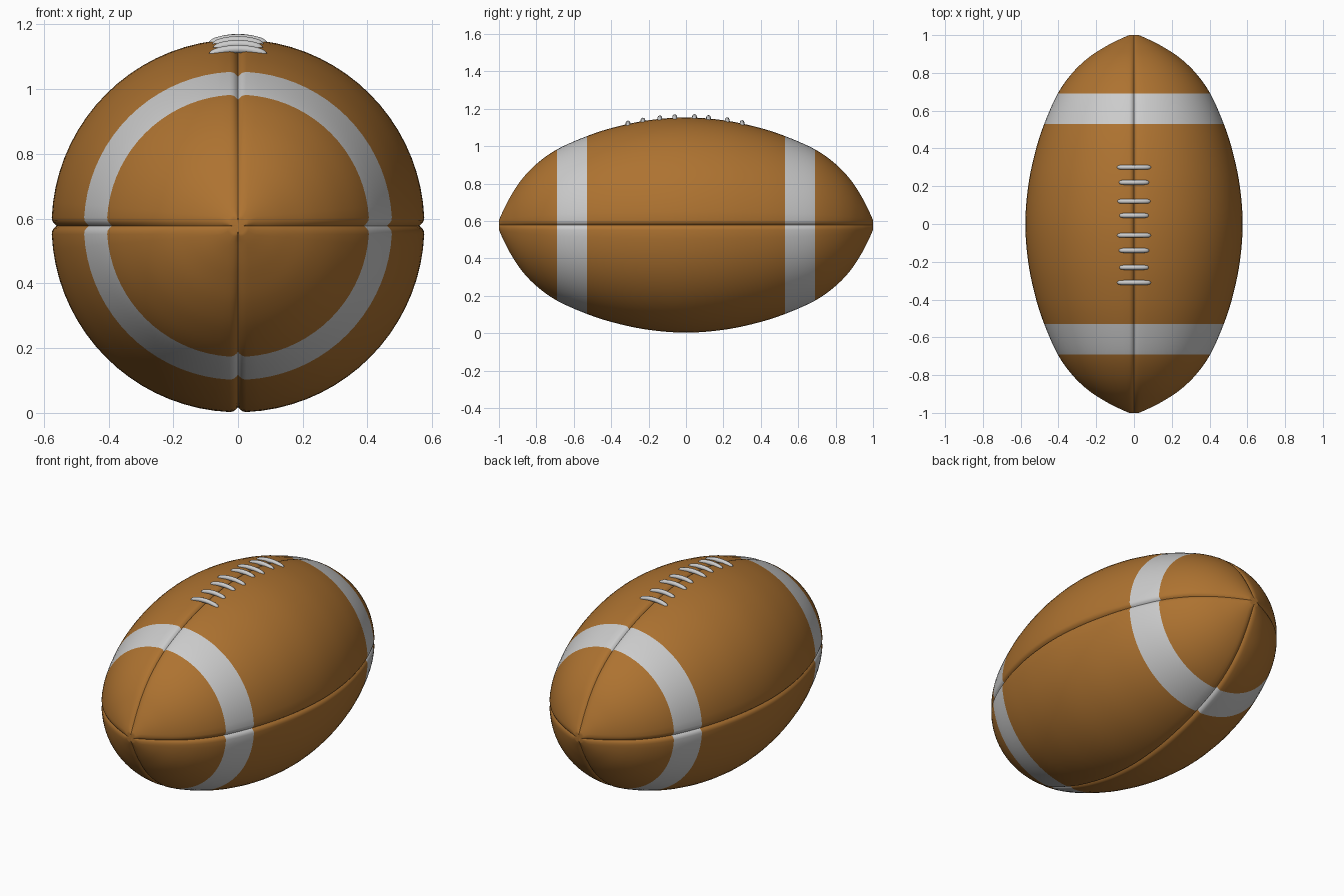
import bpy, bmesh
from math import sin, cos, pi, sqrt, radians

if "Cube" in bpy.data.objects:
    bpy.data.objects.remove(bpy.data.objects["Cube"])

CZ = 0.578                      # height of the long axis
GROOVE_W, GROOVE_D = 0.026, 0.016

# half profile: (distance along y, radius), stripe edges at 0.53 and 0.69
PROFILE = [(0, 0.576), (0.2, 0.561), (0.38, 0.524), (0.53, 0.476), (0.69, 0.405),
           (0.8, 0.327), (0.88, 0.243), (0.94, 0.152), (0.98, 0.075), (1.0, 0.026)]


def material(name, rgb):
    m = bpy.data.materials.new(name)
    m.diffuse_color = (*rgb, 1)
    m.use_nodes = True
    m.node_tree.nodes["Principled BSDF"].inputs["Base Color"].default_value = m.diffuse_color
    return m


def spline(pts, n):
    """Catmull-Rom through pts, mirrored at the belly."""
    p = [(-pts[1][0], pts[1][1])] + pts + [(1.012, -0.02)]
    out = []
    for i in range(1, len(p) - 2):
        a, b, c, d = p[i - 1:i + 3]
        for k in range(n):
            t = k / n
            out.append(tuple(0.5 * (2 * b[j] + (c[j] - a[j]) * t
                       + (2 * a[j] - 5 * b[j] + 4 * c[j] - d[j]) * t * t
                       + (3 * b[j] - a[j] - 3 * c[j] + d[j]) * t ** 3) for j in (0, 1)))
    return out + [pts[-1]]


def ring(r):
    """One cross-section with four rounded seam grooves, as (x, z) pairs."""
    w = min(GROOVE_W, 0.45 * r)
    depth = GROOVE_D * w / GROOVE_W
    edge = w / r
    half = [(f * edge, r - depth * (1 - f) ** 2.2) for f in (0, 0.15, 0.35, 0.6, 1)]
    half += [(edge + (pi / 4 - edge) * k / 9, r) for k in range(1, 10)]
    quarter = half + [(pi / 2 - a, q) for a, q in half[-2:0:-1]]
    return [(q * cos(a + s * pi / 2), q * sin(a + s * pi / 2))
            for s in range(4) for a, q in quarter]


def finish(obj, angle):
    bpy.context.view_layer.objects.active = obj
    obj.select_set(True)
    bpy.ops.object.shade_smooth_by_angle(angle=radians(angle))
    obj.select_set(False)


def radius_at(y):
    pts = spline(PROFILE, 8)
    for (y0, r0), (y1, r1) in zip(pts, pts[1:]):
        if y0 <= abs(y) <= y1:
            return r0 + (r1 - r0) * (abs(y) - y0) / (y1 - y0)


# ball body with two painted stripes
half = spline(PROFILE, 5)
full = [(-y, r) for y, r in half[:0:-1]] + half
bm = bmesh.new()
rows = [[bm.verts.new((x, y, CZ + z)) for x, z in ring(r)] for y, r in full]
n = len(rows[0])
for j in range(len(rows) - 1):
    mid = abs(full[j][0] + full[j + 1][0]) / 2
    for i in range(n):
        k = (i + 1) % n
        f = bm.faces.new((rows[j][i], rows[j][k], rows[j + 1][k], rows[j + 1][i]))
        f.material_index = 1 if 0.53 < mid < 0.69 else 0
for row, y in ((rows[0], -0.994), (rows[-1], 0.994)):
    tip = bm.verts.new((0, y, CZ))
    for i in range(n):
        bm.faces.new((row[i], row[(i + 1) % n], tip))
bmesh.ops.recalc_face_normals(bm, faces=bm.faces)
mesh = bpy.data.meshes.new("ball_body")
bm.to_mesh(mesh)
bm.free()
body = bpy.data.objects.new("ball_body", mesh)
bpy.context.collection.objects.link(body)
mesh.materials.append(material("brown_leather", (0.42, 0.17, 0.03)))
mesh.materials.append(material("stripe_white", (0.8, 0.8, 0.8)))
finish(body, 50)

# laces: arched round bars with domed ends
LACES = [(0.30, 0.09), (0.22, 0.08), (0.12, 0.088), (0.045, 0.078),
         (-0.06, 0.09), (-0.14, 0.08), (-0.23, 0.078), (-0.31, 0.09)]
THICK, SIDES, STEPS = 0.0125, 12, 24
for num, (y, hw) in enumerate(LACES, 1):
    bm = bmesh.new()
    R = radius_at(y)
    loops = []
    for s in range(STEPS + 1):
        u = -cos(pi * s / STEPS)
        x = u * hw
        t = THICK * max(0.02, 1 - abs(u) ** 10) ** 0.5
        z = CZ + sqrt(R * R - x * x) + 0.005 - 0.009 * u * u
        loops.append([bm.verts.new((x, y + t * cos(2 * pi * i / SIDES),
                                    z + t * sin(2 * pi * i / SIDES))) for i in range(SIDES)])
    for a, b in zip(loops, loops[1:]):
        for i in range(SIDES):
            k = (i + 1) % SIDES
            bm.faces.new((a[i], a[k], b[k], b[i]))
    bm.faces.new(loops[0])
    bm.faces.new(loops[-1])
    bmesh.ops.recalc_face_normals(bm, faces=bm.faces)
    mesh = bpy.data.meshes.new(f"lace_{num}")
    bm.to_mesh(mesh)
    bm.free()
    lace = bpy.data.objects.new(f"lace_{num}", mesh)
    bpy.context.collection.objects.link(lace)
    finish(lace, 60)
